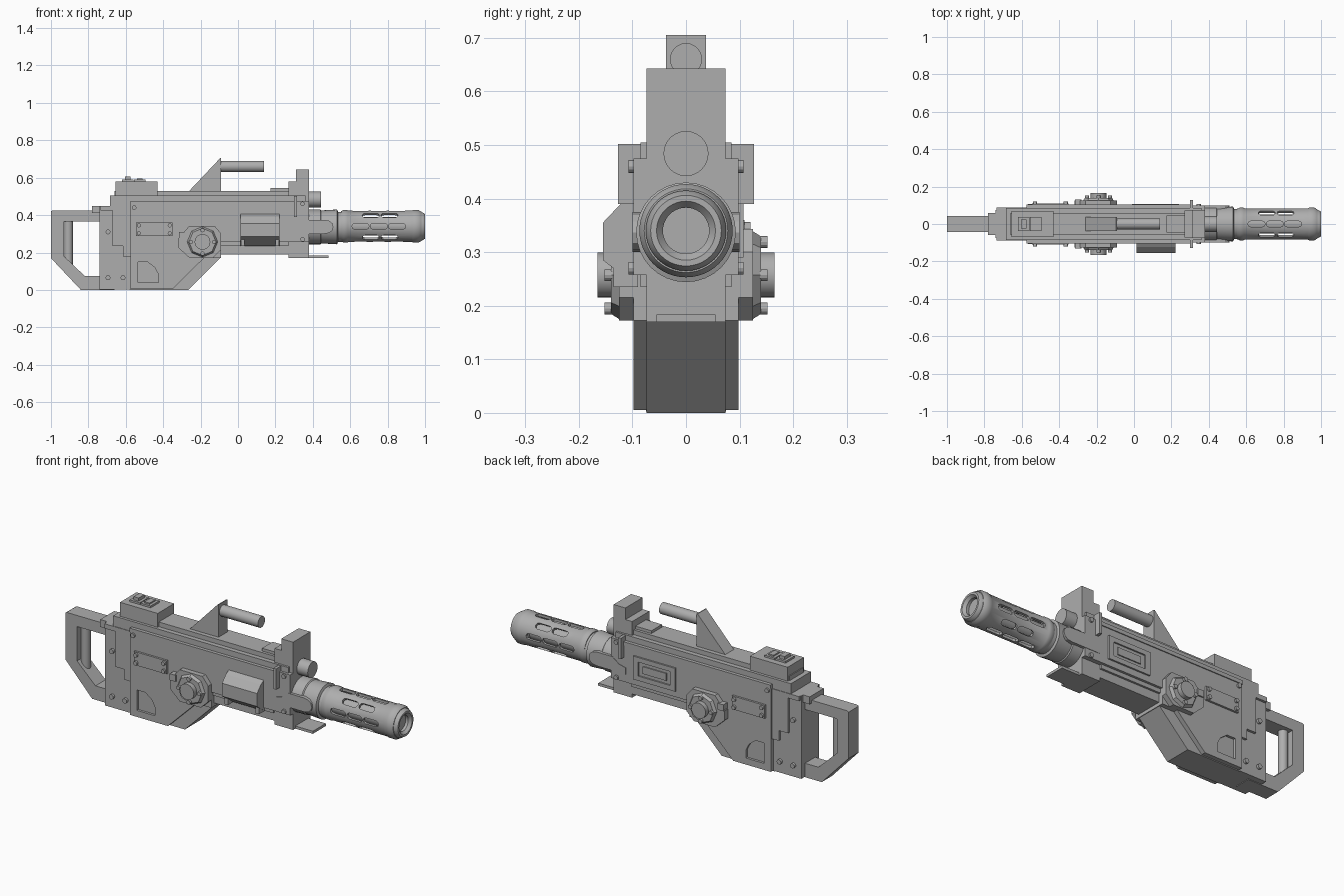
import bpy, bmesh
from math import sin, cos, pi
from mathutils import Matrix, Vector

if "Cube" in bpy.data.objects:
    bpy.data.objects.remove(bpy.data.objects["Cube"])

metal = bpy.data.materials.new("grey metal")
metal.use_nodes = True
GREY = (0.42, 0.42, 0.42, 1)
metal.diffuse_color = GREY
metal.node_tree.nodes["Principled BSDF"].inputs["Base Color"].default_value = GREY


def finish(name, bm, smooth=False):
    bmesh.ops.recalc_face_normals(bm, faces=bm.faces)
    mesh = bpy.data.meshes.new(name)
    bm.to_mesh(mesh)
    bm.free()
    mesh.materials.append(metal)
    ob = bpy.data.objects.new(name, mesh)
    bpy.context.collection.objects.link(ob)
    if smooth:
        select(ob)
        bpy.ops.object.shade_smooth_by_angle(angle=0.6)
    return ob


def select(ob):
    bpy.ops.object.select_all(action='DESELECT')
    ob.select_set(True)
    bpy.context.view_layer.objects.active = ob


def extrude(bm, pts, y0, y1, inset=1.0, matrix=Matrix()):
    """Prism of an x-z outline between two y values; the y1 end may taper."""
    cx = sum(p[0] for p in pts) / len(pts)
    cz = sum(p[1] for p in pts) / len(pts)
    a = [bm.verts.new(matrix @ Vector((x, y0, z))) for x, z in pts]
    b = [bm.verts.new(matrix @ Vector((cx + (x - cx) * inset, y1, cz + (z - cz) * inset)))
         for x, z in pts]
    bm.faces.new(a)
    bm.faces.new(b[::-1])
    for i in range(len(pts)):
        j = (i + 1) % len(pts)
        bm.faces.new((a[i], a[j], b[j], b[i]))


def core(name, pts, half):
    bm = bmesh.new()
    extrude(bm, pts, -half, half)
    return finish(name, bm)


def sides(name, outlines, y0, y1, inset=1.0, smooth=False):
    """The same raised outlines on the left and right flank."""
    bm = bmesh.new()
    for pts in outlines:
        for s in (-1, 1):
            extrude(bm, pts, s * y0, s * y1, inset)
    return finish(name, bm, smooth)


def rect(x0, x1, z0, z1):
    return [(x0, z0), (x1, z0), (x1, z1), (x0, z1)]


def disc(x, z, r, n=12):
    return [(x + r * cos(2 * pi * i / n), z + r * sin(2 * pi * i / n)) for i in range(n)]


def lathe(name, profile, z, n=32, matrix=None, ring=False):
    """Revolve (x, radius) points around an x-axis at height z."""
    bm = bmesh.new()
    m = matrix or Matrix.Translation((0, 0, z))
    loops = [[bm.verts.new(m @ Vector((x, r * cos(2 * pi * i / n), r * sin(2 * pi * i / n))))
              for i in range(n)] for x, r in profile]
    pairs = list(zip(loops, loops[1:]))
    if ring:
        pairs.append((loops[-1], loops[0]))
    else:
        bm.faces.new(loops[0])
        bm.faces.new(loops[-1])
    for a, b in pairs:
        for i in range(n):
            j = (i + 1) % n
            bm.faces.new((a[i], a[j], b[j], b[i]))
    return finish(name, bm, True)


def cut(target, cutter):
    mod = target.modifiers.new("cut", 'BOOLEAN')
    mod.operation, mod.solver, mod.object = 'DIFFERENCE', 'EXACT', cutter
    select(target)
    bpy.ops.object.modifier_apply(modifier=mod.name)
    bpy.data.objects.remove(cutter)


# Rear stock with its open hand loop and upright grip
loop = core("stock_loop", [(-1, .42), (-1, .17), (-.84, 0), (-.66, 0), (-.66, .425), (-.99, .425)], .043)
cut(loop, core("loop_hole", [(-.93, .365), (-.93, .18), (-.82, .075), (-.74, .075), (-.74, .365)], .1))
lathe("stock_grip", [(.11, .024), (.38, .024)], 0, 20,
      Matrix.Translation((-.907, 0, 0)) @ Matrix.Rotation(-pi / 2, 4, 'Y'))
core("stock_top_step", rect(-.78, -.64, .41, .45), .06)
core("stock_panel", rect(-.74, -.56, .003, .45), .075)
sides("stock_step_plates", [[(-.735, .45), (-.735, .425), (-.67, .425), (-.67, .235), (-.615, .235),
                            (-.615, .18), (-.57, .18), (-.57, .45)]], .07, .088)
sides("stock_bolts", [disc(x, z, .013) for x, z in ((-.695, .31), (-.695, .065), (-.615, .065))],
      .07, .088)

# Receiver: inner core and thicker side walls with a sloped lower edge
core("receiver_core", [(-.58, 0), (-.265, 0), (-.09, .175), (-.09, .19), (.27, .19), (.27, .5), (-.58, .5)], .074)
body = core("receiver_walls", [(-.575, .005), (-.35, .005), (-.18, .172), (-.09, .172), (-.09, .257),
                               (.38, .257), (.38, .475), (-.575, .475)], .098)
cut(body, sides("window_cutters", [[(-.535, .04), (-.425, .04), (-.425, .082), (-.445, .12),
                                    (-.485, .15), (-.535, .15)]], .085, .2))
sides("wall_trim", [rect(-.575, .3, .455, .475)], .09, .103)
sides("lower_rails", [rect(-.09, .27, .235, .257)], .07, .085)

# Top deck, rear box and its small sights
core("deck_lower", rect(-.685, .36, .44, .505), .085)
core("deck_upper", rect(-.66, .31, .5, .53), .06)
core("rear_box", rect(-.655, -.43, .5, .58), .07)
for i, (x, w, h) in enumerate(((-.59, .03, .607), (-.525, .03, .597))):
    core(f"rear_sight_base_{i}", rect(x - w, x + w, .57, .59), .037)
    core(f"rear_sight_post_{i}", rect(x - w / 2, x + w / 2, .58, h), .025)

# Carry handle: triangular fin and a round bar
core("handle_fin", [(-.265, .525), (-.095, .705), (-.09, .705), (-.09, .525)], .037)
lathe("handle_bar", [(-.1, .03), (.14, .03)], .66, 24)

# Front sight block, bracket and tube
core("front_ramp", rect(.175, .28, .52, .545), .045)
core("front_block_step", rect(.27, .32, .44, .58), .073)
core("front_block", rect(.31, .38, .25, .643), .074)
sides("front_bracket", [rect(.3, .316, .39, .502)], .07, .127)
lathe("front_tube", [(.37, .042), (.445, .042)], .484, 24)
sides("corner_screws", [disc(x, z, .012) for x in (.345,) for z in (.46, .27)]
      + [disc(-.555, .44, .012)], .09, .107)

# Underside block and thin front tongue
core("front_lower_block", rect(.27, .38, .17, .26), .074)
core("front_tongue", rect(.27, .485, .17, .184), .055)

# Barrel mount with round-ended side lugs
lathe("barrel_mount", [(.37, .093), (.44, .093), (.445, .088), (.53, .093), (.535, .08), (.56, .08)], .337)
lug = [(.29, .3), (.4, .3), (.46, .3)] + [(.475 + .035 * cos(a), .337 + .035 * sin(a))
       for a in (-1.2, -.6, 0, .6, 1.2)] + [(.46, .375), (.37, .375), (.33, .345), (.29, .335)]
sides("mount_lugs", [lug], .06, .1)

# Slotted barrel shroud over an inner barrel
AXIS = .34
shroud = lathe("barrel_shroud", [(.55, .07), (.55, .081), (.565, .087), (.585, .087), (.59, .084), (.93, .084),
                                 (.935, .087), (.965, .087), (.98, .078), (.98, .07)], AXIS, 48, ring=True)
bm = bmesh.new()
for k in range(8):
    m = Matrix.Translation((0, 0, AXIS)) @ Matrix.Rotation(k * pi / 4, 4, 'X')
    for x in ((.71, .81) if k % 2 else (.655, .753, .85)):
        ends = [(x + s * (.03 + .016 * cos(a)), s * .016 * sin(a))
                for s in (1, -1) for a in (-1.57, -.8, 0, .8, 1.57)]
        extrude(bm, ends, .055, .11, matrix=m)
cut(shroud, finish("slot_cutters", bm))
select(shroud)
bpy.ops.object.shade_smooth_by_angle(angle=0.6)
lathe("inner_barrel", [(.5, .05), (.97, .05)], AXIS)
lathe("muzzle_ring", [(.9, .043), (.9, .075), (.985, .075), (1, .066), (1, .055), (.985, .043)], AXIS, 40, ring=True)

# Round hubs on octagonal bases, with bolts
HX, HZ = -.19, .257
octagon = [(-.318, .275), (-.26, .343), (-.125, .343), (-.09, .3), (-.09, .215), (-.135, .172),
           (-.26, .172), (-.318, .225)]
sides("hub_base", [octagon], .09, .125)
sides("hub_cap", [disc(HX, HZ, .085, 8)], .12, .14, .85)
sides("hub_drum", [disc(HX, HZ, .042, 24)], .13, .165, smooth=True)
sides("hub_bolts", [disc(HX + .062 * cos(i * pi / 2), HZ + .062 * sin(i * pi / 2), .011)
                    for i in range(4)], .13, .152)
sides("hub_tab", [rect(-.315, -.28, .275, .31)], .09, .132)

# Bolted name-free plates on both flanks
sides("flank_plate", [rect(-.545, -.35, .288, .36)], .09, .109)
sides("flank_plate_bolts", [disc(x, z, .011) for x in (-.53, -.365) for z in (.303, .345)], .1, .12)

# Wedge-shaped box on the right flank
bm = bmesh.new()
wedge = [(-.09, .41), (-.122, .39), (-.155, .355), (-.155, .285), (-.09, .235)]
a, b = ([bm.verts.new((x, y, z)) for y, z in wedge] for x in (.013, .222))
bm.faces.new(a)
bm.faces.new(b[::-1])
for i in range(len(wedge)):
    j = (i + 1) % len(wedge)
    bm.faces.new((a[i], a[j], b[j], b[i]))
finish("side_box", bm)
for i, x in enumerate((.015, .2)):
    bm = bmesh.new()
    extrude(bm, rect(x, x + .02, .235, .28), -.135, -.09)
    finish(f"side_box_foot_{i}", bm)

# Framed port on the left flank
bm = bmesh.new()
extrude(bm, rect(-.01, .24, .29, .415), .09, .107)
port = finish("port_frame", bm)
bm = bmesh.new()
extrude(bm, rect(.02, .21, .315, .39), .099, .2)
cut(port, finish("port_cutter", bm))
bm = bmesh.new()
extrude(bm, rect(.045, .185, .333, .372), .09, .105)
finish("port_cover", bm)
